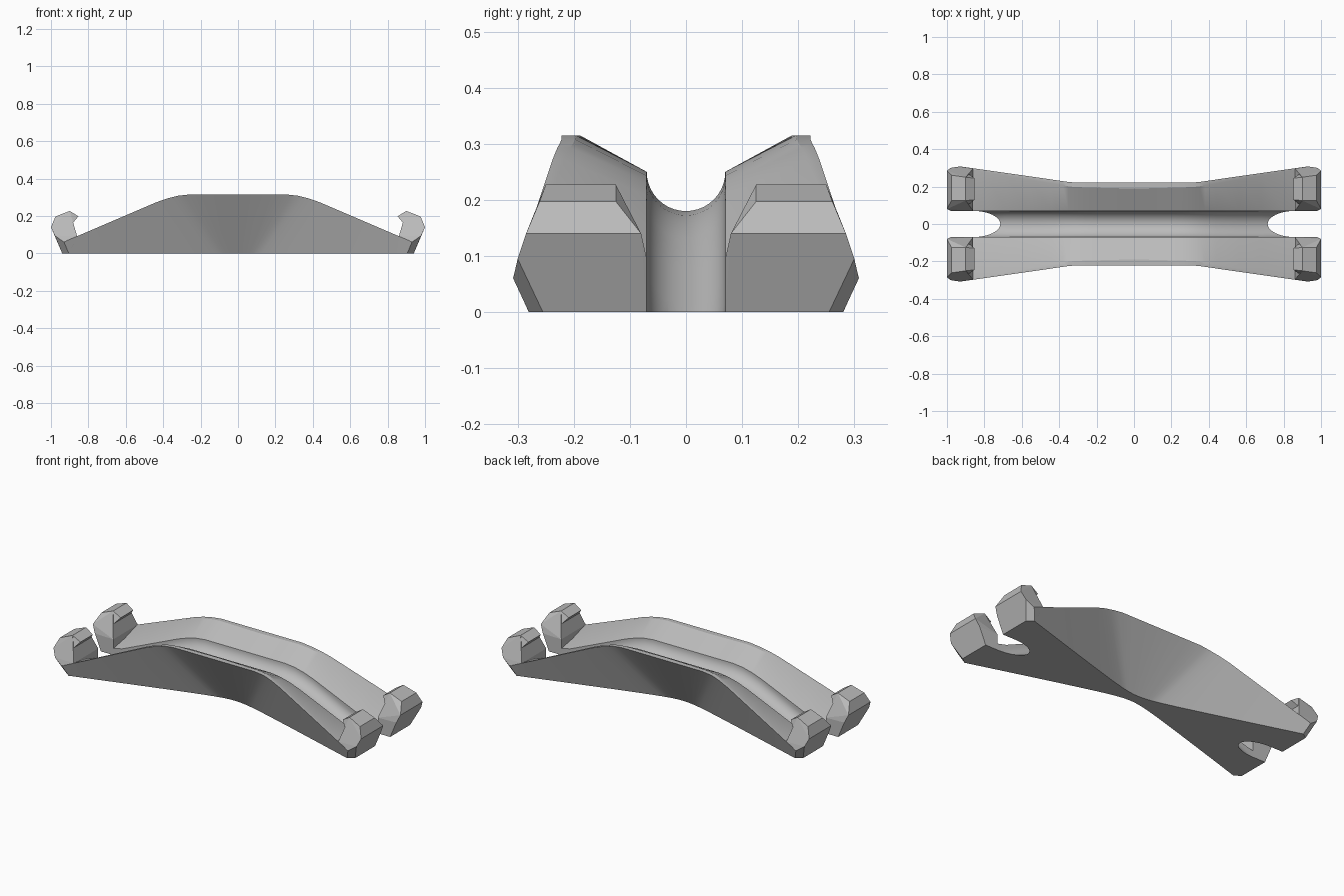
import bpy, bmesh, math

old = bpy.data.objects.get("Cube")
if old:
    bpy.data.objects.remove(old, do_unlink=True)

grey = bpy.data.materials.new("plain grey")
grey.use_nodes = True
GREY = (0.5, 0.5, 0.5, 1)
grey.diffuse_color = GREY
grey.node_tree.nodes["Principled BSDF"].inputs["Base Color"].default_value = GREY


def finish(name, bm):
    bmesh.ops.recalc_face_normals(bm, faces=bm.faces)
    mesh = bpy.data.meshes.new(name)
    bm.to_mesh(mesh)
    bm.free()
    mesh.materials.append(grey)
    obj = bpy.data.objects.new(name, mesh)
    bpy.context.collection.objects.link(obj)
    return obj


def loft(name, sections):
    """Skin a row of closed cross-sections and cap both ends."""
    bm = bmesh.new()
    rings = [[bm.verts.new(p) for p in s] for s in sections]
    n = len(rings[0])
    for a, b in zip(rings, rings[1:]):
        for i in range(n):
            j = (i + 1) % n
            bm.faces.new((a[i], a[j], b[j], b[i]))
    bm.faces.new(rings[0])
    bm.faces.new(rings[-1])
    return finish(name, bm)


def interp(x, pts):
    for (x0, v0), (x1, v1) in zip(pts, pts[1:]):
        if x <= x1:
            break
    return v0 + (v1 - v0) * (x - x0) / (x1 - x0)


RIDGE = [(0, .315), (.26, .315), (.32, .308), (.38, .293), (.44, .272), (.93, .062)]
FLARE = [(0, .222), (.33, .222), (.93, .308)]
FOOT = [(0, 0), (.33, .1), (.93, .905)]     # where each wall line meets the base
RADIUS = .07


def body_section(x):
    a, side = abs(x), math.copysign(1, x)
    top, out = interp(a, RIDGE), interp(a, FLARE)
    foot = interp(a, FOOT)
    base = math.hypot(.308 * foot, .03)
    rim = out - interp(a, [(0, .033), (.93, .008)])
    crease = max(top - .065, .02)
    half = [(foot * side, base, 0), (x, out, top), (x, rim, top), (x, RADIUS, crease)]
    return half + [(px, -y, z) for px, y, z in reversed(half)]


def channel_section(x):
    z = .25 - 1.12 * (.315 - interp(abs(x), RIDGE))
    arc = [(x, RADIUS * math.cos(t), z - RADIUS * math.sin(t))
           for t in [math.pi * i / 20 for i in range(21)]]
    return arc + [(x, -RADIUS, .7), (x, RADIUS, .7)]


# Waisted saddle body
half_steps = [.1, .2, .26, .29, .32, .35, .38, .41, .44, .56, .68, .8, .93]
steps = [-x for x in reversed(half_steps)] + [0] + half_steps
body = loft("saddle_body", [body_section(x) for x in steps])

# Rounded channel running lengthwise through the body
cut_steps = [-1.2] + steps + [1.2]
cutter = loft("channel_cutter", [channel_section(x) for x in cut_steps])
cutter.hide_render = True
cutter.hide_viewport = True
cutter.display_type = 'WIRE'
mod = body.modifiers.new("channel", 'BOOLEAN')
mod.operation = 'DIFFERENCE'
mod.solver = 'EXACT'
mod.object = cutter

bpy.context.view_layer.objects.active = body
cutter.hide_viewport = False
bpy.ops.object.select_all(action='DESELECT')
body.select_set(True)
bpy.ops.object.modifier_apply(modifier=mod.name)
bpy.data.objects.remove(cutter, do_unlink=True)
bpy.ops.object.shade_smooth_by_angle(angle=math.radians(25))

# Corner horns: a faceted post with an inward lip (x, z, inner y, outer y)
CAP = [(.976, .197, .125, .261), (.9, .227, .125, .25), (.888, .157, .1, .27)]
POST = CAP + [(1, .14, .08, .285), (.98, .095, .07, .3), (.94, 0, .07, .255),
              (.93, .06, .07, .308), (.905, 0, .07, .28),
              (.86, .092, .07, .297), (.86, .01, .07, .265)]
LIP = CAP + [(.853, .198, .13, .245)]


def hull(name, points, sx, sy):
    bm = bmesh.new()
    for x, z, inner, outer in points:
        for y in (inner, outer):
            bm.verts.new((sx * x, sy * y, z))
    res = bmesh.ops.convex_hull(bm, input=bm.verts)
    loose = {e for e in res["geom_interior"] + res["geom_unused"]
             if isinstance(e, bmesh.types.BMVert)}
    bmesh.ops.delete(bm, geom=list(loose), context='VERTS')
    bmesh.ops.dissolve_limit(bm, angle_limit=.04, verts=bm.verts, edges=bm.edges)
    finish(name, bm)


for sx, end in ((1, "left"), (-1, "right")):
    for sy, face in ((-1, "front"), (1, "back")):
        hull(f"{face}_{end}_horn_post", POST, sx, sy)
        hull(f"{face}_{end}_horn_lip", LIP, sx, sy)
